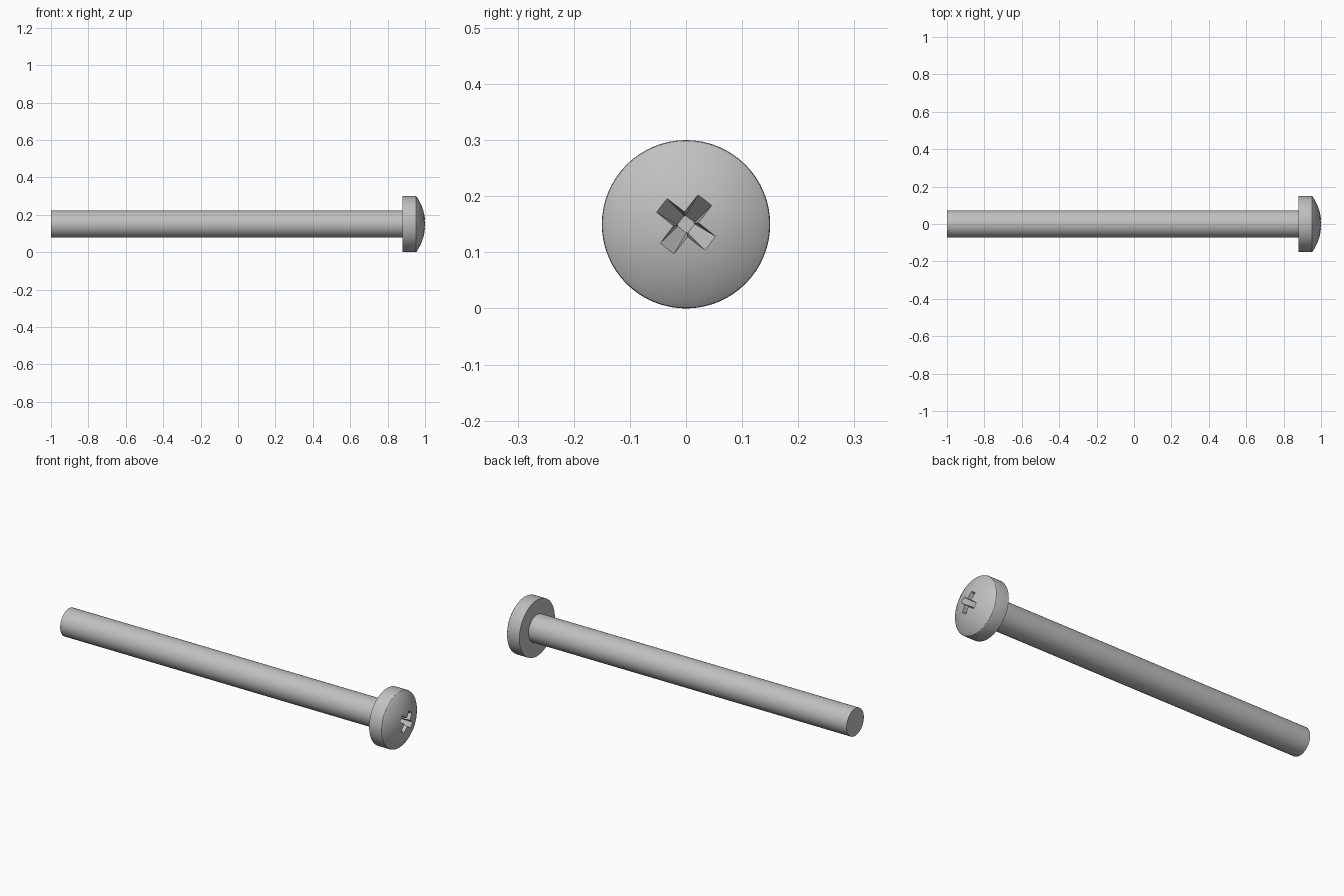
import bpy
import bmesh
import math
from mathutils import Matrix, Vector

cube = bpy.data.objects.get("Cube")
if cube:
    bpy.data.objects.remove(cube, do_unlink=True)

AXIS_Z = 0.15
SHAFT_R, HEAD_R = 0.073, 0.15
HEAD_BACK, RIM_X, TIP_X = 0.88, 0.948, 1.001

steel = bpy.data.materials.new("grey steel")
steel.use_nodes = True
grey = (0.53, 0.53, 0.53, 1)
steel.diffuse_color = grey
steel.node_tree.nodes["Principled BSDF"].inputs["Base Color"].default_value = grey


def add_object(name, bm):
    bmesh.ops.recalc_face_normals(bm, faces=bm.faces)
    mesh = bpy.data.meshes.new(name)
    bm.to_mesh(mesh)
    bm.free()
    mesh.materials.append(steel)
    obj = bpy.data.objects.new(name, mesh)
    obj.location.z = AXIS_Z
    bpy.context.collection.objects.link(obj)
    return obj


def lathe(name, profile, steps=64):
    """Revolve (x, radius) points around the x axis."""
    bm = bmesh.new()
    verts = [bm.verts.new((x, 0, r)) for x, r in profile]
    edges = [bm.edges.new(pair) for pair in zip(verts, verts[1:])]
    bmesh.ops.spin(bm, geom=verts + edges, cent=(0, 0, 0), axis=(1, 0, 0),
                   angle=math.tau, steps=steps)
    bmesh.ops.remove_doubles(bm, verts=bm.verts, dist=1e-5)
    return add_object(name, bm)


def smooth(obj):
    bpy.ops.object.select_all(action="DESELECT")
    obj.select_set(True)
    bpy.context.view_layer.objects.active = obj
    bpy.ops.object.shade_smooth_by_angle(angle=math.radians(30))


# Plain shaft, running slightly into the head
shaft = lathe("shaft", [(-1, 0), (-1, SHAFT_R), (HEAD_BACK + 0.01, SHAFT_R),
                        (HEAD_BACK + 0.01, 0)])

# Pan head: straight rim, softened shoulder and shallow dome
dome_r, dome_x = 0.145, 0.956
rise = TIP_X - dome_x
ball = (dome_r ** 2 + rise ** 2) / (2 * rise)
sweep = math.asin(dome_r / ball)
dome = [(TIP_X - ball + ball * math.cos(sweep * t / 10),
         ball * math.sin(sweep * t / 10)) for t in range(10, -1, -1)]
head = lathe("head", [(HEAD_BACK, 0), (HEAD_BACK, HEAD_R), (RIM_X, HEAD_R),
                      (RIM_X + 0.005, 0.1485)] + dome)

# Cross recess: two tapered blades cut into the dome
for turn in (52, 142):
    bm = bmesh.new()
    bmesh.ops.create_cube(bm, size=2)
    for v in bm.verts:
        outer = v.co.x > 0
        length, width = (0.064, 0.0165) if outer else (0.012, 0.010)
        v.co = Vector((1.01 if outer else 0.925, v.co.y * length, v.co.z * width))
    bm.transform(Matrix.Rotation(math.radians(turn), 4, "X"))
    cutter = add_object("recess_cutter", bm)
    cutter.hide_render = True
    cut = head.modifiers.new("recess", "BOOLEAN")
    cut.operation, cut.solver, cut.object = "DIFFERENCE", "EXACT", cutter
    bpy.context.view_layer.objects.active = head
    bpy.ops.object.modifier_apply(modifier=cut.name)
    bpy.data.objects.remove(cutter, do_unlink=True)

for part in (shaft, head):
    smooth(part)
